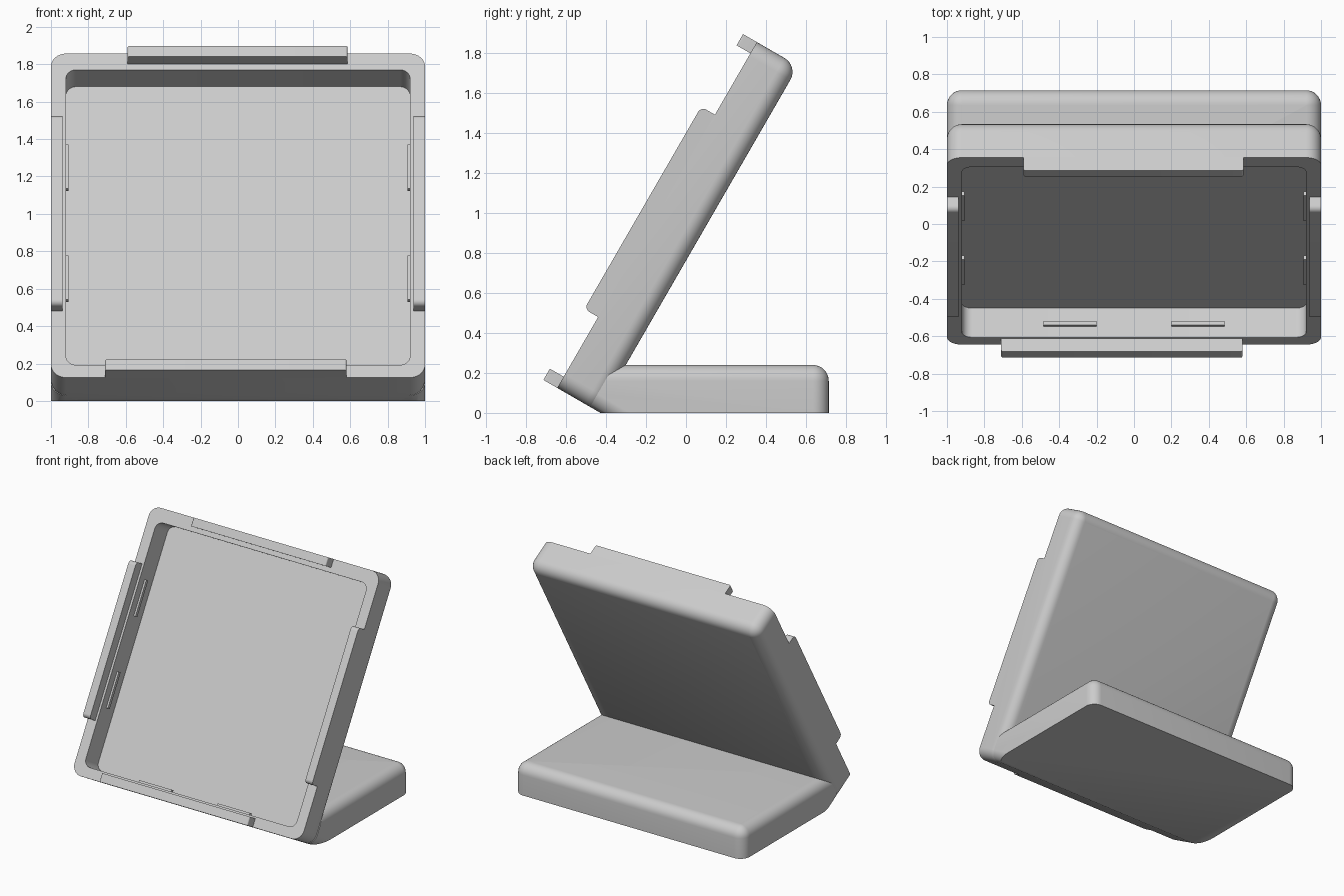
import bpy, bmesh, math
from mathutils import Vector

if "Cube" in bpy.data.objects:
    bpy.data.objects.remove(bpy.data.objects["Cube"])

C, S = math.cos(math.radians(60)), math.sin(math.radians(60))
FILLET = 0.08

grey = bpy.data.materials.new("light_grey")
grey.diffuse_color = (0.6, 0.6, 0.6, 1)
grey.use_nodes = True
grey.node_tree.nodes["Principled BSDF"].inputs["Base Color"].default_value = grey.diffuse_color


def tilt(x, u, d):
    """Tray space: x across, u up the slope, d depth behind the rim."""
    return Vector((x, -0.645 + C * u + S * d, 0.125 + S * u - C * d))


def rounded(a0, a1, b0, b1, radii, n=8):
    """Rounded rectangle, radii in order: low-low, high-low, high-high, low-high."""
    pts = []
    corners = ((a0, b0, 1, 1), (a1, b0, -1, 1), (a1, b1, -1, -1), (a0, b1, 1, -1))
    for k, ((a, b, sa, sb), r) in enumerate(zip(corners, radii)):
        for i in range(n + 1):
            t = math.pi + (k + i / n) * math.pi / 2
            pts.append((a + sa * r + r * math.cos(t), b + sb * r + r * math.sin(t)))
    return pts


def smooth(ob):
    ob.data.shade_smooth()
    ob.data.set_sharp_from_angle(angle=math.radians(35))


def loft(name, loops):
    """Skin equal-length loops and cap both ends."""
    bm = bmesh.new()
    rings = [[bm.verts.new(p) for p in loop] for loop in loops]
    for r, s in zip(rings, rings[1:]):
        for i in range(len(r)):
            j = (i + 1) % len(r)
            bm.faces.new((r[i], r[j], s[j], s[i]))
    bm.faces.new(rings[0][::-1])
    bm.faces.new(rings[-1])
    bmesh.ops.remove_doubles(bm, verts=bm.verts, dist=1e-5)
    bmesh.ops.recalc_face_normals(bm, faces=bm.faces)
    me = bpy.data.meshes.new(name)
    bm.to_mesh(me)
    bm.free()
    me.materials.append(grey)
    ob = bpy.data.objects.new(name, me)
    bpy.context.collection.objects.link(ob)
    smooth(ob)
    return ob


# (inset, height left) steps of a quarter-round edge
STEPS = [(FILLET * (1 - math.cos(t)), FILLET * (1 - math.sin(t)))
         for t in (math.pi / 2 * i / 8 for i in range(9))]

# Tilted tray: rounded back edge, side walls, rim and recessed floor
loops = []
for o, h in reversed(STEPS):
    top_r = max(0.001, FILLET - o)
    ring = rounded(-1 + o, 1 - o, 0, 2 - o, (FILLET, FILLET, top_r, top_r))
    loops.append([tilt(x, u, 0.24 - h) for x, u in ring])
loops.append([tilt(x, u, 0) for x, u in rounded(-1, 1, 0, 2, (FILLET,) * 4)])
recess = rounded(-0.92, 0.92, 0.078, 1.9, (0.055,) * 4)
for d in (0, 0.18):
    loops.append([tilt(x, u, d) for x, u in recess])
loft("tray", loops)

# Flat base with rounded top edge
loops = [[Vector((x, y, 0)) for x, y in rounded(-1, 1, -1, 0.715, (FILLET,) * 4)]]
for o, h in STEPS:
    r = max(0.001, FILLET - o)
    ring = rounded(-1 + o, 1 - o, -1 + o, 0.715 - o, (r,) * 4)
    loops.append([Vector((x, y, 0.16 + FILLET - h)) for x, y in ring])
base = loft("base", loops)

# Trim the base front so it continues the underside of the tray
ring = rounded(-1.0005, 1.0005, 0, 2, (FILLET,) * 4)
cutter = loft("base_cutter", [[tilt(x, u, d) for x, u in ring] for d in (0.19, 1.6)])
cutter.hide_render = True
mod = base.modifiers.new("trim", "BOOLEAN")
mod.operation, mod.solver, mod.object = "INTERSECT", "EXACT", cutter
bpy.context.view_layer.objects.active = base
bpy.ops.object.modifier_apply(modifier=mod.name)
bpy.data.objects.remove(cutter)
smooth(base)

# Raised tabs on the two side rims
for side, sx in (("left", -1), ("right", 1)):
    ring = rounded(0.41, 1.58, 0, 0.08, (0, 0, 0.03, 0.03))
    loft(side + "_tab", [[tilt(sx * x, u, -n) for u, n in ring] for x in (0.937, 1)])

# Raised tabs on the top and bottom rims
for name, x0, x1, u0, u1 in (("top_tab", -0.59, 0.585, 1.935, 2),
                             ("bottom_tab", -0.71, 0.58, 0, 0.065)):
    ring = rounded(x0, x1, 0, 0.08, (0, 0, 0.01, 0.01))
    loft(name, [[tilt(x, u, -n) for x, n in ring] for u in (u0, u1)])


def rib(name, x0, x1, u0, u1):
    ring = ((x0, u0), (x1, u0), (x1, u1), (x0, u1))
    loft(name, [[tilt(x, u, d) for x, u in ring] for d in (0.067, 0.093)])


# Small snap ribs inside the side walls and the bottom wall
for sx in (-1, 1):
    for u in (0.52, 1.205):
        rib("side_rib", sx * 0.905, sx * 0.925, u, u + 0.273)
    rib("bottom_rib", sx * 0.2, sx * 0.483, 0.07, 0.093)
